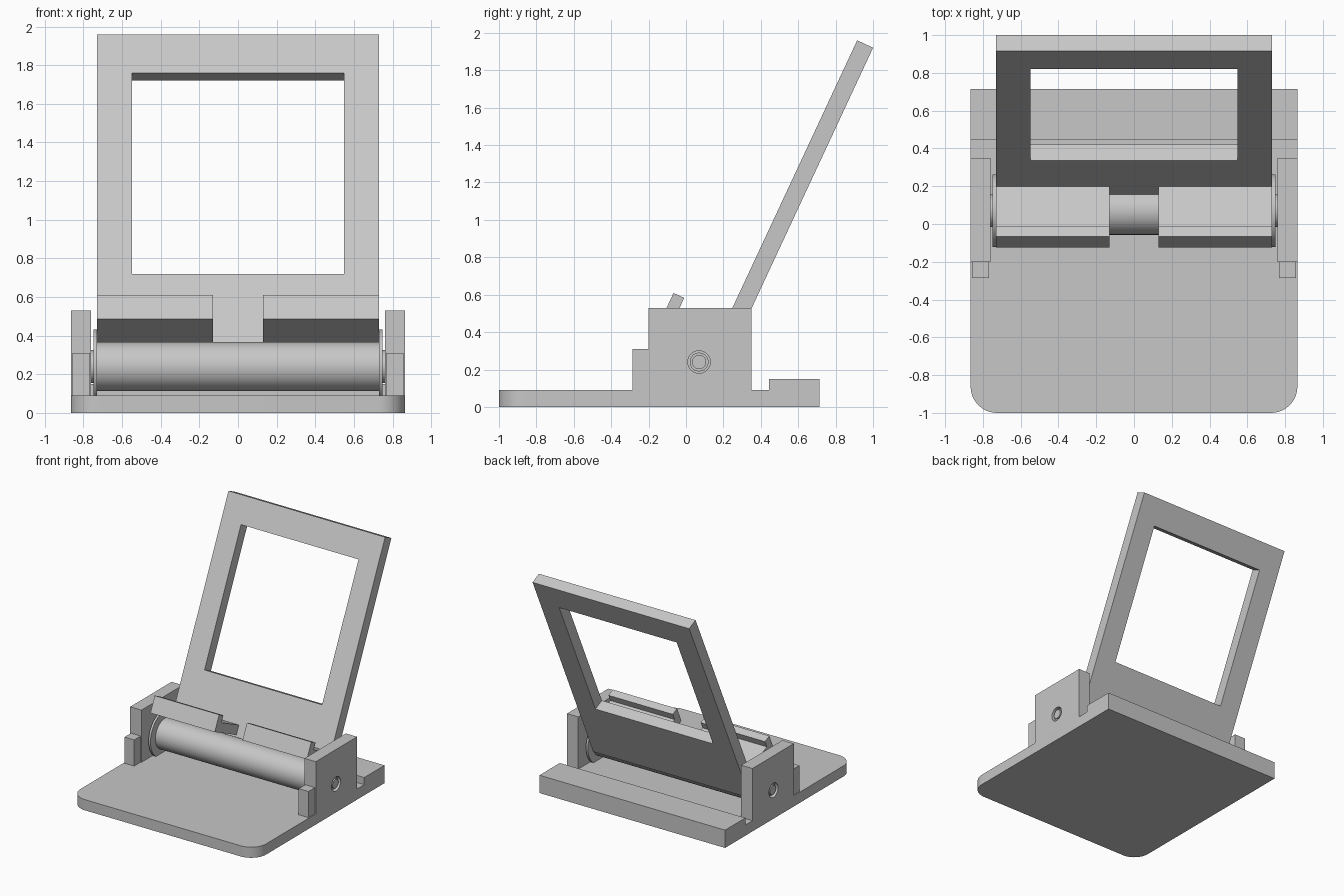
import bpy, bmesh, math
from mathutils import Matrix, Vector

default = bpy.data.objects.get("Cube")
if default:
    bpy.data.objects.remove(default, do_unlink=True)

COLOUR = (0.57, 0.57, 0.57, 1)
grey = bpy.data.materials.new("plain_grey")
grey.use_nodes = True
grey.diffuse_color = COLOUR
grey.node_tree.nodes["Principled BSDF"].inputs["Base Color"].default_value = COLOUR

# Roller axis, and the tilted frame of the holder (local z runs up the board)
AXIS_Y, AXIS_Z = 0.07, 0.24
TILT = Matrix.Translation((0, AXIS_Y, AXIS_Z)) @ Matrix.Rotation(math.radians(-25), 4, 'X')
ALONG_X = Matrix.Rotation(math.pi / 2, 4, 'Y')


def finish(name, bm, matrix=Matrix(), smooth=False):
    bmesh.ops.transform(bm, matrix=matrix, verts=bm.verts)
    bmesh.ops.recalc_face_normals(bm, faces=bm.faces)
    mesh = bpy.data.meshes.new(name)
    bm.to_mesh(mesh)
    bm.free()
    mesh.materials.append(grey)
    ob = bpy.data.objects.new(name, mesh)
    bpy.context.collection.objects.link(ob)
    if smooth:
        bpy.ops.object.select_all(action='DESELECT')
        ob.select_set(True)
        bpy.context.view_layer.objects.active = ob
        bpy.ops.object.shade_smooth_by_angle(angle=math.radians(30))
    return ob


def box(name, x, y, z, matrix=Matrix()):
    bm = bmesh.new()
    bmesh.ops.create_cube(bm, size=1)
    for v in bm.verts:
        v.co = [lo + (c + 0.5) * (hi - lo) for c, (lo, hi) in zip(v.co, (x, y, z))]
    return finish(name, bm, matrix)


def prism(name, points, depth, matrix=Matrix(), smooth=False):
    bm = bmesh.new()
    face = bm.faces.new([bm.verts.new(p) for p in points])
    out = bmesh.ops.extrude_face_region(bm, geom=[face])
    moved = [g for g in out["geom"] if isinstance(g, bmesh.types.BMVert)]
    bmesh.ops.translate(bm, verts=moved, vec=Vector(depth))
    return finish(name, bm, matrix, smooth)


def rod(name, radius, x0, x1, sides=64):
    bm = bmesh.new()
    bmesh.ops.create_cone(bm, cap_ends=True, segments=sides, radius1=radius,
                          radius2=radius, depth=abs(x1 - x0))
    place = Matrix.Translation(((x0 + x1) / 2, AXIS_Y, AXIS_Z)) @ ALONG_X
    return finish(name, bm, place, True)


def cut(ob, cutter):
    cutter.hide_render = True
    mod = ob.modifiers.new("cut", 'BOOLEAN')
    mod.operation, mod.solver, mod.object = 'DIFFERENCE', 'EXACT', cutter
    bpy.ops.object.select_all(action='DESELECT')
    ob.select_set(True)
    bpy.context.view_layer.objects.active = ob
    bpy.ops.object.modifier_apply(modifier=mod.name)
    bpy.data.objects.remove(cutter, do_unlink=True)


# Base plate with two rounded front corners
HALF, BACK, TOP, R = 0.865, 0.715, 0.09, 0.14
outline = [(HALF, BACK, 0), (-HALF, BACK, 0)]
for side, start in ((-1, math.pi), (1, 1.5 * math.pi)):
    for i in range(13):
        a = start + i * math.pi / 24
        outline.append((side * (HALF - R) + R * math.cos(a), -1 + R + R * math.sin(a), 0))
prism("base_plate", outline, (0, 0, TOP), smooth=True)
box("rear_rail", (-HALF, HALF), (0.445, BACK), (TOP, 0.15))

# Brackets, stops, spool flanges and shaft ends on both sides
for side, label in ((1, "left"), (-1, "right")):
    def span(a, b):
        return tuple(sorted((side * a, side * b)))
    bracket = box(label + "_bracket", span(0.76, HALF), (-0.2, 0.35), (TOP, 0.53))
    cut(bracket, rod("hole_cutter", 0.06, side * 0.7, side * 0.9, 48))
    box(label + "_stop", span(0.767, 0.857), (-0.287, -0.2), (TOP, 0.31))
    rod(label + "_flange", 0.193, side * 0.73, side * 0.748)
    rod(label + "_hub", 0.085, side * 0.748, side * 0.76)
    rod(label + "_shaft", 0.05, side * 0.755, side * 0.845, 48)
    rod(label + "_shaft_tip", 0.038, side * 0.845, side * 0.86, 48)

    # Ledge with an upturned lip, square to the board
    x0, x1 = span(0.13, 0.73)
    ell = [(0.04, 0.14), (-0.28, 0.14), (-0.28, 0.277),
           (-0.217, 0.277), (-0.217, 0.218), (0.04, 0.218)]
    prism(label + "_ledge", [(x0, n, u) for n, u in ell], (x1 - x0, 0, 0), TILT)

# Roller between the flanges
rod("roller", 0.127, -0.73, 0.73, 96)

# Tilted back board with a window
board = box("back_board", (-0.73, 0.73), (0.039, 0.133), (0, 1.916), TILT)
cut(board, box("window_cutter", (-0.548, 0.548), (-0.1, 0.3), (0.548, 1.695), TILT))
